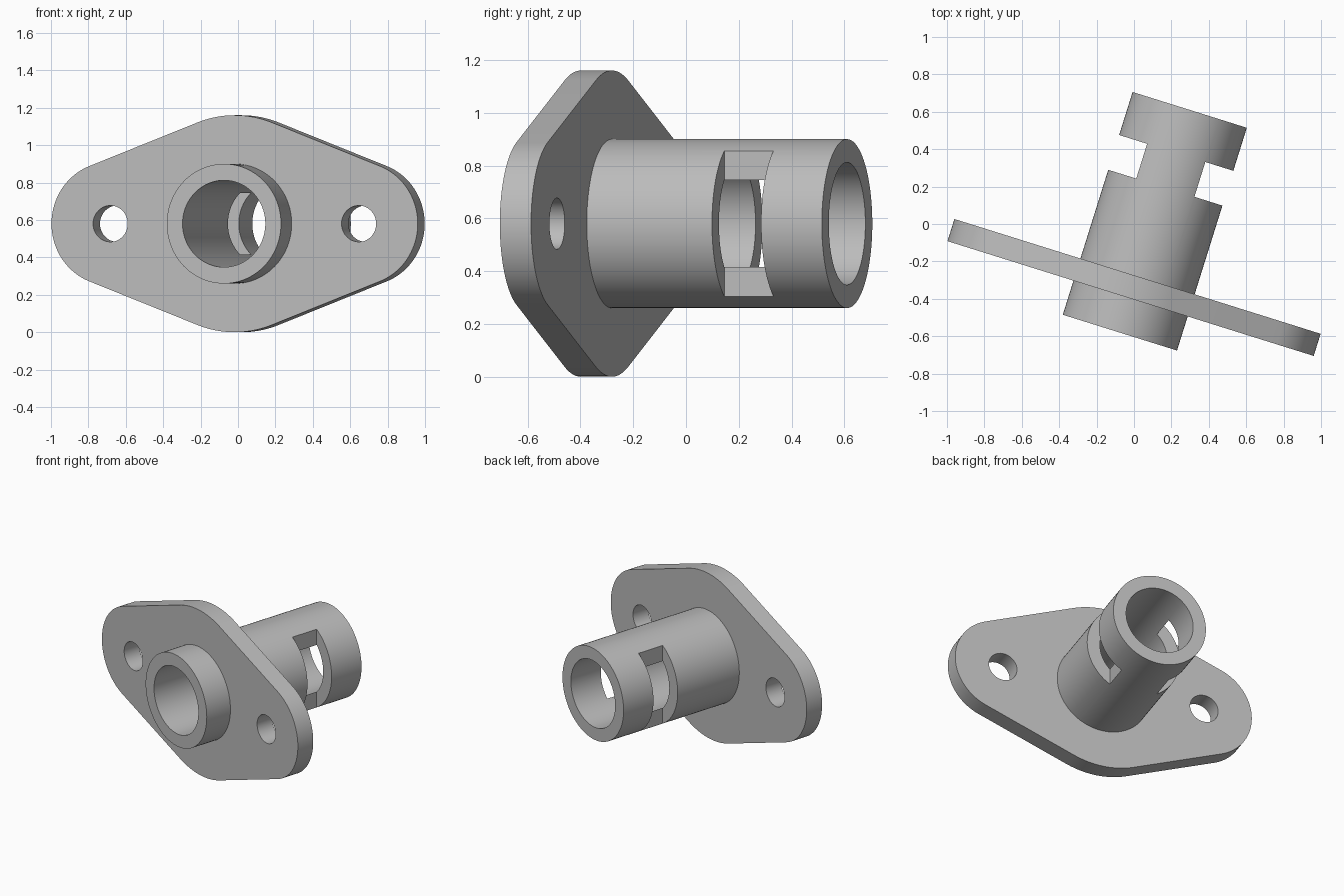
import bpy
import bmesh
from math import sin, cos, asin, pi, radians
from mathutils import Vector

cube = bpy.data.objects.get("Cube")
if cube:
    bpy.data.objects.remove(cube, do_unlink=True)

# Main sizes, in the part's own frame: barrel axis along y
PLACE = Vector((0.096, -0.034, 0.58))
TURN = radians(-17.4)
BARREL_R, BORE_R, BOLT_R = 0.32, 0.232, 0.097
HUB_R, LOBE_R, LOBE_X = 0.58, 0.33, 0.696
FLANGE = (-0.382, -0.258)
BARREL = (-0.573, 0.675)
SLOT = (0.239, 0.434)
SLOT_X = 0.163

grey = bpy.data.materials.new("metal_grey")
grey.use_nodes = True
colour = (0.5, 0.5, 0.5, 1)
grey.diffuse_color = colour
grey.node_tree.nodes["Principled BSDF"].inputs["Base Color"].default_value = colour


def arc(radius, start, end, steps, cx=0.0):
    return [(cx + radius * cos(start + (end - start) * i / steps),
             radius * sin(start + (end - start) * i / steps)) for i in range(steps + 1)]


def circle(radius, cx=0.0, steps=96):
    return arc(radius, 0, 2 * pi, steps, cx)[:-1]


def prism(name, outline, span):
    """Extrude an x-z outline along y."""
    bm = bmesh.new()
    face = bm.faces.new([bm.verts.new((x, span[0], z)) for x, z in outline])
    new = bmesh.ops.extrude_face_region(bm, geom=[face])["geom"]
    verts = [v for v in new if isinstance(v, bmesh.types.BMVert)]
    bmesh.ops.translate(bm, verts=verts, vec=(0, span[1] - span[0], 0))
    bmesh.ops.recalc_face_normals(bm, faces=bm.faces)
    mesh = bpy.data.meshes.new(name)
    bm.to_mesh(mesh)
    bm.free()
    mesh.materials.append(grey)
    obj = bpy.data.objects.new(name, mesh)
    bpy.context.collection.objects.link(obj)
    return obj


def cut(obj, cutter):
    cutter.hide_render = True
    bpy.context.view_layer.objects.active = obj
    mod = obj.modifiers.new("cut", "BOOLEAN")
    mod.operation = "DIFFERENCE"
    mod.solver = "EXACT"
    mod.object = cutter
    bpy.ops.object.modifier_apply(modifier=mod.name)
    bpy.data.objects.remove(cutter, do_unlink=True)


# Flange: large hub arc joined by tangents to two end lobes
tilt = asin((HUB_R - LOBE_R) / LOBE_X)
edge = pi / 2 - tilt
outline = (arc(LOBE_R, -edge, edge, 40, LOBE_X)
           + arc(HUB_R, edge, pi - edge, 20)
           + arc(LOBE_R, pi - edge, pi + edge, 40, -LOBE_X)
           + arc(HUB_R, pi + edge, 2 * pi - edge, 20))
flange = prism("flange", outline, FLANGE)
# Bolt holes, and a seat hidden inside the barrel wall
for radius, cx in ((BOLT_R, LOBE_X), (BOLT_R, -LOBE_X), (0.28, 0)):
    cut(flange, prism("hole_cutter", circle(radius, cx), (-1, 1)))

# Barrel: bored tube with a flat-bottomed slot on each side
barrel = prism("barrel", circle(BARREL_R), BARREL)
cut(barrel, prism("bore_cutter", circle(BORE_R), (-1, 1)))
for side in (1, -1):
    a, b = side * SLOT_X, side * 0.5
    cut(barrel, prism("slot_cutter", [(a, -0.5), (b, -0.5), (b, 0.5), (a, 0.5)], SLOT))

# Place and shade both parts
for obj in (flange, barrel):
    obj.location = PLACE
    obj.rotation_euler.z = TURN
    bpy.ops.object.select_all(action="DESELECT")
    obj.select_set(True)
    bpy.context.view_layer.objects.active = obj
    bpy.ops.object.shade_smooth_by_angle(angle=radians(30))
